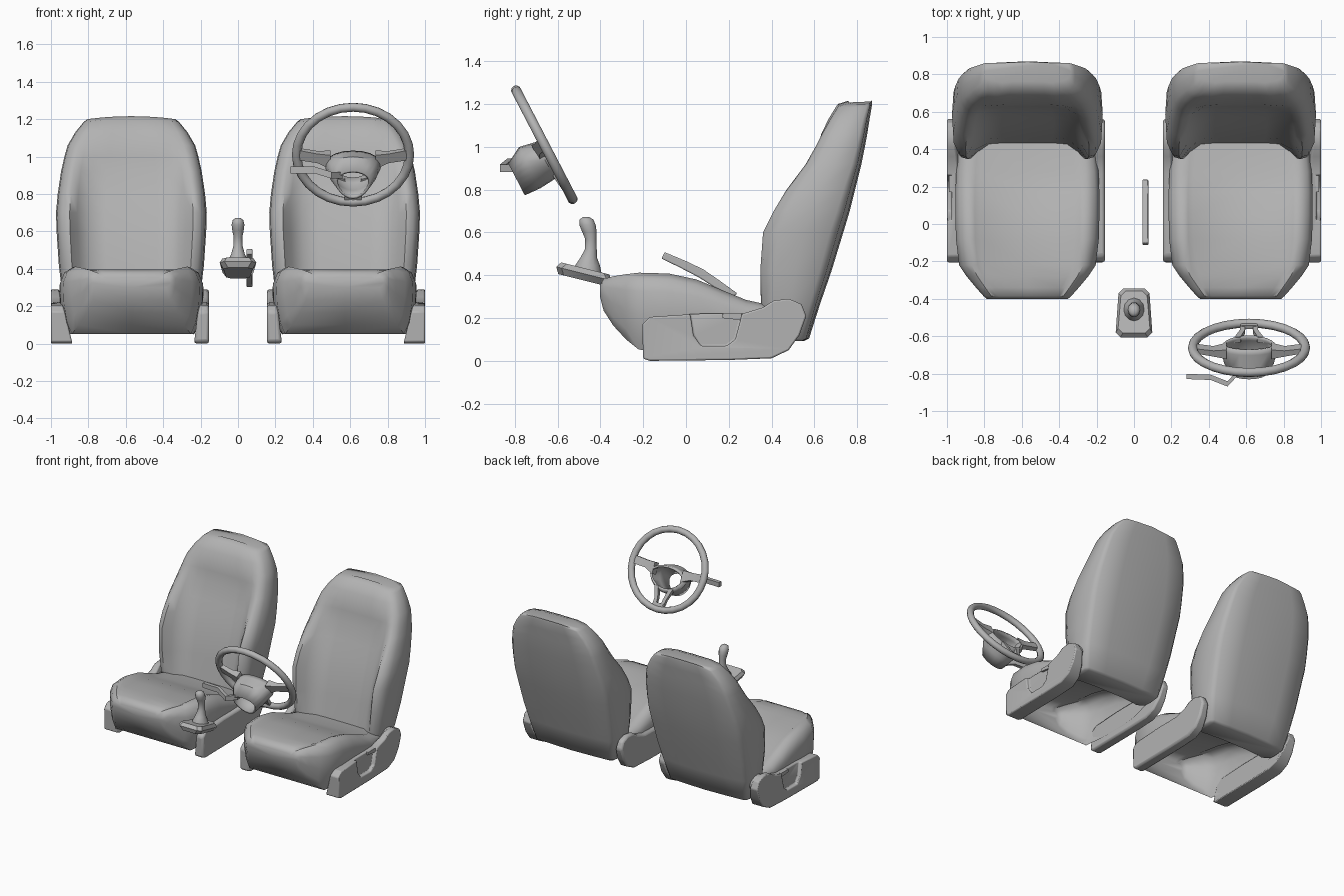
import bpy, bmesh, math
from mathutils import Vector

cube = bpy.data.objects.get("Cube")
if cube:
    bpy.data.objects.remove(cube, do_unlink=True)

GREY = (0.45, 0.45, 0.45, 1.0)
mat = bpy.data.materials.new("plain_grey")
mat.use_nodes = True
mat.diffuse_color = GREY
mat.node_tree.nodes["Principled BSDF"].inputs["Base Color"].default_value = GREY


def loft(name, rings, caps=(True, True), angle=35, skip=lambda row, col: False):
    """Skin a list of equal-length closed rings, leaving out skipped faces."""
    bm = bmesh.new()
    rows = [[bm.verts.new(p) for p in ring] for ring in rings]
    for r, (a, b) in enumerate(zip(rows, rows[1:])):
        for i in range(len(a)):
            j = (i + 1) % len(a)
            if not skip(r, i):
                bm.faces.new((a[i], a[j], b[j], b[i]))
    for wanted, row in zip(caps, (rows[0], rows[-1])):
        if wanted:
            bm.faces.new(row)
    bmesh.ops.delete(bm, geom=[v for v in bm.verts if not v.link_faces], context='VERTS')
    bmesh.ops.recalc_face_normals(bm, faces=bm.faces)
    me = bpy.data.meshes.new(name)
    bm.to_mesh(me)
    bm.free()
    me.materials.append(mat)
    me.shade_smooth()
    me.set_sharp_from_angle(angle=math.radians(angle))
    ob = bpy.data.objects.new(name, me)
    bpy.context.collection.objects.link(ob)
    return ob


def soften(ob, width):
    mod = ob.modifiers.new("soft_edges", 'BEVEL')
    mod.width, mod.segments, mod.limit_method = width, 2, 'ANGLE'


def slab(name, profile, x0, x1, lean=0.0):
    """Extrude a (y, z) profile from x0 to x1; the x0 side leans with height."""
    return loft(name, [[(x0 + lean * z, y, z) for y, z in profile],
                       [(x1, y, z) for y, z in profile]])


def mirrored(half):
    return half + [(-x, d) for x, d in reversed(half[1:-1])]


# Backrest levels: height, half width, bolster front, centre front, back
BACK = [(0.092, 0.325, 0.385, 0.40, 0.55), (0.104, 0.335, 0.38, 0.40, 0.575),
        (0.27, 0.37, 0.35, 0.44, 0.628), (0.42, 0.388, 0.347, 0.46, 0.68),
        (0.60, 0.40, 0.36, 0.505, 0.735), (0.70, 0.403, 0.41, 0.535, 0.765),
        (0.80, 0.394, 0.47, 0.57, 0.79), (0.92, 0.376, 0.56, 0.612, 0.82),
        (1.0, 0.358, 0.605, 0.628, 0.836), (1.06, 0.341, 0.635, 0.638, 0.847),
        (1.13, 0.30, 0.675, 0.672, 0.858), (1.185, 0.255, 0.712, 0.712, 0.87),
        (1.20, 0.235, 0.765, 0.76, 0.868)]


def back_ring(z, w, bolster, centre, back, s, cx):
    depth = back - bolster
    half = [(0, centre), (0.35 * w, centre), (0.56 * w, centre - 0.006),
            (0.72 * w, 0.45 * centre + 0.55 * bolster), (0.82 * w, bolster),
            (0.91 * w, bolster + 0.01), (0.985 * w, bolster + 0.2 * depth),
            (w, bolster + 0.5 * depth), (0.98 * w, back - 0.17 * depth),
            (0.91 * w, back - 0.07 * depth), (0.5 * w, back - 0.006), (0, back)]
    # The top edge is gently crowned
    crown = 0.016 if z > 1.15 else 0.0
    return [(s * (cx + x), y, z + crown * (1 - (x / w) ** 2)) for x, y in mirrored(half)]


# Cushion stations: depth, half width, centre top, bolster top, bottom
CUSHION = [(-0.402, 0.215, 0.355, 0.355, 0.30), (-0.385, 0.235, 0.383, 0.383, 0.235),
           (-0.34, 0.275, 0.392, 0.395, 0.165), (-0.28, 0.325, 0.395, 0.405, 0.10),
           (-0.22, 0.365, 0.393, 0.412, 0.052), (-0.08, 0.382, 0.38, 0.408, 0.05),
           (0.05, 0.385, 0.352, 0.38, 0.05), (0.17, 0.385, 0.308, 0.33, 0.05),
           (0.28, 0.38, 0.27, 0.285, 0.06), (0.46, 0.36, 0.24, 0.245, 0.10)]


def cushion_ring(y, w, centre, bolster, low, s, cx):
    h = bolster - low
    half = [(0, centre), (0.66 * w, centre), (0.73 * w, bolster - 0.008),
            (0.82 * w, bolster), (0.94 * w, bolster - 0.08 * h), (w, bolster - 0.24 * h),
            (0.99 * w, low + 0.45 * h), (0.94 * w, low + 0.16 * h),
            (0.87 * w, low), (0, low)]
    return [(s * (cx + x), y, z) for x, z in mirrored(half)]


def open_underside(row, col):
    return row >= 4 and col in (8, 9)


TRIM = [(-0.2, 0.01), (-0.205, 0.17), (-0.17, 0.205), (0.05, 0.22), (0.27, 0.222),
        (0.36, 0.25), (0.41, 0.282), (0.48, 0.29), (0.54, 0.265), (0.562, 0.21),
        (0.53, 0.12), (0.48, 0.05), (0.4, 0.012), (0.2, 0.004), (-0.17, 0.0)]
POCKET = [(0.015, 0.25), (0.035, 0.12), (0.07, 0.07), (0.19, 0.07), (0.23, 0.1), (0.27, 0.25)]


def build_seat(side, s):
    cx = 0.57
    loft(side + "_backrest", [back_ring(*row, s, cx) for row in BACK], angle=62)
    loft(side + "_cushion", [cushion_ring(*row, s, cx) for row in CUSHION],
         caps=(True, False), angle=48, skip=open_underside)
    # Side trims, the outer one with a hand pocket
    outer = slab(side + "_outer_trim", TRIM, s * 0.885, s * 1.0, s * 0.25)
    soften(slab(side + "_inner_trim", TRIM, s * 0.235, s * 0.155, -s * 0.12), 0.014)
    cutter = slab("pocket_cutter", POCKET, s * 0.975, s * 1.05)
    cutter.hide_render = True
    cut = outer.modifiers.new("pocket", 'BOOLEAN')
    cut.object, cut.operation, cut.solver = cutter, 'DIFFERENCE', 'EXACT'
    bpy.context.view_layer.objects.active = outer
    bpy.ops.object.modifier_apply(modifier=cut.name)
    bpy.data.objects.remove(cutter, do_unlink=True)
    soften(outer, 0.01)
    # Adjuster lever in the pocket and the recliner hinge cover
    slab(side + "_adjuster", [(0.17, 0.2), (0.17, 0.22), (0.26, 0.222), (0.26, 0.19)],
         s * 0.96, s * 0.99)
    disc = [(0.478 + 0.07 * math.cos(i * math.tau / 16), 0.225 + 0.06 * math.sin(i * math.tau / 16))
            for i in range(16)]
    soften(slab(side + "_hinge_cover", disc, s * 0.92, s * 1.0), 0.006)


build_seat("left", 1)
build_seat("right", -1)

# Steering wheel: local axes across, up the rim, and toward the driver
CENTRE = Vector((0.615, -0.662, 1.01))
UP, OUT = Vector((0, -0.461, 0.887)), Vector((0, 0.887, 0.461))


def wheel(u, v, n):
    return CENTRE + Vector((u, 0, 0)) + UP * v + OUT * n


bpy.ops.mesh.primitive_torus_add(major_radius=0.286, minor_radius=0.024, major_segments=28,
                                 minor_segments=10, location=CENTRE,
                                 rotation=(-math.atan2(0.887, 0.461), 0, 0))
rim = bpy.context.object
rim.name = "steering_rim"
rim.scale.x = 1.055
rim.data.materials.append(mat)
rim.data.shade_smooth()


def hub_ring(hw, low, high, n):
    mid, h = (low + high) / 2, (high - low) / 2
    return [wheel(hw * math.cos(t) * (1 + 0.2 * math.sin(t)), mid + h * math.sin(t), n)
            for t in (i * math.tau / 20 for i in range(20))]


# Hollow hub and column shroud
hub = loft("steering_hub", [hub_ring(0.135, -0.145, 0.025, 0.0), hub_ring(0.148, -0.165, 0.03, -0.03),
                            hub_ring(0.132, -0.172, 0.045, -0.11),
                            hub_ring(0.092, -0.168, 0.0, -0.19)], caps=(False, False))
shell = hub.modifiers.new("wall", 'SOLIDIFY')
shell.thickness = 0.014


def spoke(name, stations):
    """Stations along the bar: two (u, v) edge points and back/front offsets."""
    loft(name, [[wheel(*a, n0), wheel(*b, n0), wheel(*b, n1), wheel(*a, n1)]
                for a, b, n0, n1 in stations])


for name, s in (("left", 1), ("right", -1)):
    spoke(name + "_spoke", [((s * 0.12, -0.06), (s * 0.12, 0.025), -0.055, 0.0),
                            ((s * 0.19, -0.03), (s * 0.19, 0.025), -0.04, -0.005),
                            ((s * 0.3, -0.025), (s * 0.3, 0.035), -0.014, 0.014)])
    spoke(name + "_lower_spoke", [((s * 0.045, -0.13), (s * 0.08, -0.12), -0.035, 0.0),
                                  ((s * 0.022, -0.21), (s * 0.048, -0.21), -0.025, 0.0),
                                  ((s * 0.018, -0.285), (s * 0.045, -0.285), -0.012, 0.012)])
spoke("lower_spoke_bridge", [((-0.04, -0.275), (-0.04, -0.24), -0.012, 0.01),
                             ((0.04, -0.275), (0.04, -0.24), -0.012, 0.01)])

# Indicator stalk
STALK = [(0.28, -0.815, 0.928), (0.41, -0.82, 0.928), (0.5, -0.855, 0.9), (0.56, -0.79, 0.9)]
loft("indicator_stalk", [[(x, y - 0.014, z - 0.018), (x, y + 0.014, z - 0.018),
                          (x, y + 0.014, z + 0.018), (x, y - 0.014, z + 0.018)]
                         for x, y, z in STALK])

# Gear lever on a tilted chamfered plate


def plate_ring(hx, hy, lift):
    c = 0.025
    pts = [(hx - 0.015, hy - c), (hx - c - 0.015, hy), (c + 0.015 - hx, hy), (0.015 - hx, hy - c),
           (-hx, c - hy), (c - hx, -hy), (hx - c, -hy), (hx, c - hy)]
    return [(x, y - 0.475 + 0.2 * lift, 0.412 - 0.25 * y + lift) for x, y in pts]


loft("gear_plate", [plate_ring(0.078, 0.115, -0.035), plate_ring(0.098, 0.13, -0.005),
                    plate_ring(0.085, 0.112, 0.02)])
LEVER = [(0.41, -0.46, 0.065), (0.445, -0.46, 0.058), (0.48, -0.455, 0.04), (0.52, -0.445, 0.028),
         (0.57, -0.445, 0.026), (0.605, -0.452, 0.034), (0.635, -0.46, 0.038),
         (0.66, -0.465, 0.032), (0.672, -0.467, 0.015)]
loft("gear_lever", [[(r * 0.9 * math.cos(i * math.tau / 12), y + r * math.sin(i * math.tau / 12), z)
                     for i in range(12)] for z, y, r in LEVER], angle=50)

# Parking brake handle
soften(slab("parking_brake", [(-0.115, 0.478), (-0.1, 0.508), (0.0, 0.466), (0.08, 0.428),
                              (0.15, 0.38), (0.24, 0.315), (0.22, 0.3), (0.13, 0.345),
                              (0.06, 0.39), (-0.03, 0.437)], 0.045, 0.077), 0.006)
